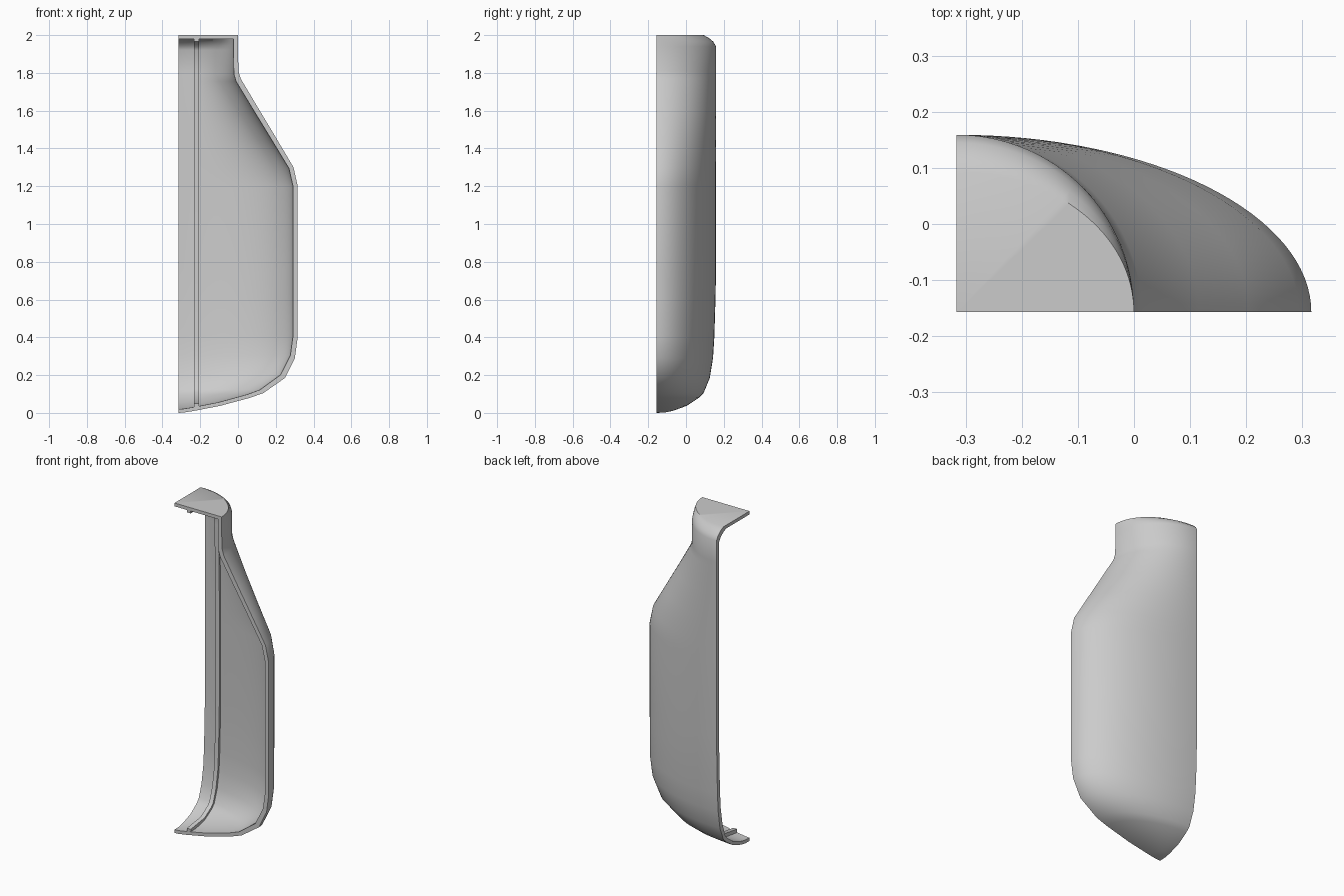
import bpy
import bmesh
import math

cube = bpy.data.objects.get("Cube")
if cube:
    bpy.data.objects.remove(cube)

AXIS_X, AXIS_Y = -0.316, -0.157   # corner where the two cut planes meet
WALL, SEGMENTS = 0.024, 32

# Outer body: height, half width along x, half depth along y
PROFILE = [
    (0, 0, 0), (0.002, 0.03, 0.045), (0.01, 0.08, 0.085),
    (0.037, 0.22, 0.16), (0.08, 0.38, 0.225), (0.105, 0.45, 0.25),
    (0.185, 0.565, 0.283), (0.29, 0.617, 0.3), (0.4, 0.632, 0.307),
    (0.6, 0.632, 0.313), (0.75, 0.632, 0.316), (1.2, 0.632, 0.316),
    (1.3, 0.61, 0.316), (1.45, 0.521, 0.316), (1.6, 0.431, 0.316),
    (1.77, 0.33, 0.316), (1.81, 0.318, 0.316), (1.94, 0.316, 0.316),
    (1.965, 0.316, 0.302), (1.985, 0.316, 0.278), (2, 0.316, 0.25), (2, 0, 0),
]

plastic = bpy.data.materials.new("light grey plastic")
plastic.use_nodes = True
grey = (0.6, 0.6, 0.6, 1)
plastic.diffuse_color = grey
plastic.node_tree.nodes["Principled BSDF"].inputs["Base Color"].default_value = grey


def finish(bm, name):
    """Clean the mesh, make it an object and shade it with sharp edges kept."""
    bmesh.ops.remove_doubles(bm, verts=bm.verts, dist=0.00001)
    bmesh.ops.recalc_face_normals(bm, faces=bm.faces)
    mesh = bpy.data.meshes.new(name)
    bm.to_mesh(mesh)
    bm.free()
    mesh.materials.append(plastic)
    obj = bpy.data.objects.new(name, mesh)
    bpy.context.collection.objects.link(obj)
    bpy.ops.object.select_all(action="DESELECT")
    obj.select_set(True)
    bpy.context.view_layer.objects.active = obj
    bpy.ops.object.shade_smooth_by_angle(angle=math.radians(38))
    return obj


def inset(row):
    """Inner wall row, thinner sideways where the floor is nearly flat."""
    z, a, b = row
    side = WALL * min(1, z / 0.15)
    return (0.02 + z * 0.98, max(a - side, 0), max(b - side, 0))


def quarter_grid(bm, rows):
    grid = []
    for z, a, b in rows:
        angles = [math.pi / 2 * j / SEGMENTS for j in range(SEGMENTS + 1)]
        grid.append([bm.verts.new((AXIS_X + a * math.cos(t),
                                   AXIS_Y + b * math.sin(t), z)) for t in angles])
    for lower, upper in zip(grid, grid[1:]):
        for j in range(SEGMENTS):
            bm.faces.new((lower[j], lower[j + 1], upper[j + 1], upper[j]))
    return grid


# Quarter shell: outer and inner skins joined along both cut planes
inner_rows = [inset(r) for r in PROFILE]
inner_rows = [(min(z, 1.98), a, b) for z, a, b in inner_rows]
bm = bmesh.new()
outer = quarter_grid(bm, PROFILE)
inner = quarter_grid(bm, inner_rows)
for i in range(len(PROFILE) - 1):
    for j in (0, SEGMENTS):
        bm.faces.new((outer[i][j], outer[i + 1][j], inner[i + 1][j], inner[i][j]))
finish(bm, "bottle_quarter_shell")

# Inner rib: a narrow band that follows the inner wall in one vertical plane
RIB_X, RIB_HALF = -0.22, 0.013
u = RIB_X - AXIS_X
path = [(0, 0.037)]
for z, a, b in inner_rows:
    if a > u * 1.2:
        path.append((b * math.sqrt(1 - (u / a) ** 2), z))
path.append((0, 1.98))


def offset_path(points, distance):
    """Shift the path towards the inside of the shell."""
    shifted = []
    for i, (y, z) in enumerate(points):
        before, after = points[max(i - 1, 0)], points[min(i + 1, len(points) - 1)]
        dy, dz = after[0] - before[0], after[1] - before[1]
        length = math.hypot(dy, dz)
        shifted.append((max(y - dz / length * distance, 0), z + dy / length * distance))
    return shifted


bm = bmesh.new()
sections = []
for near, far in zip(offset_path(path, 0.014), offset_path(path, -0.008)):
    corners = [(-1, far), (1, far), (1, near), (-1, near)]
    sections.append([bm.verts.new((RIB_X + s * RIB_HALF, AXIS_Y + p[0], p[1]))
                     for s, p in corners])
for first, second in zip(sections, sections[1:]):
    for k in range(4):
        n = (k + 1) % 4
        bm.faces.new((first[k], first[n], second[n], second[k]))
bm.faces.new(sections[0])
bm.faces.new(sections[-1])
finish(bm, "inner_rib")
